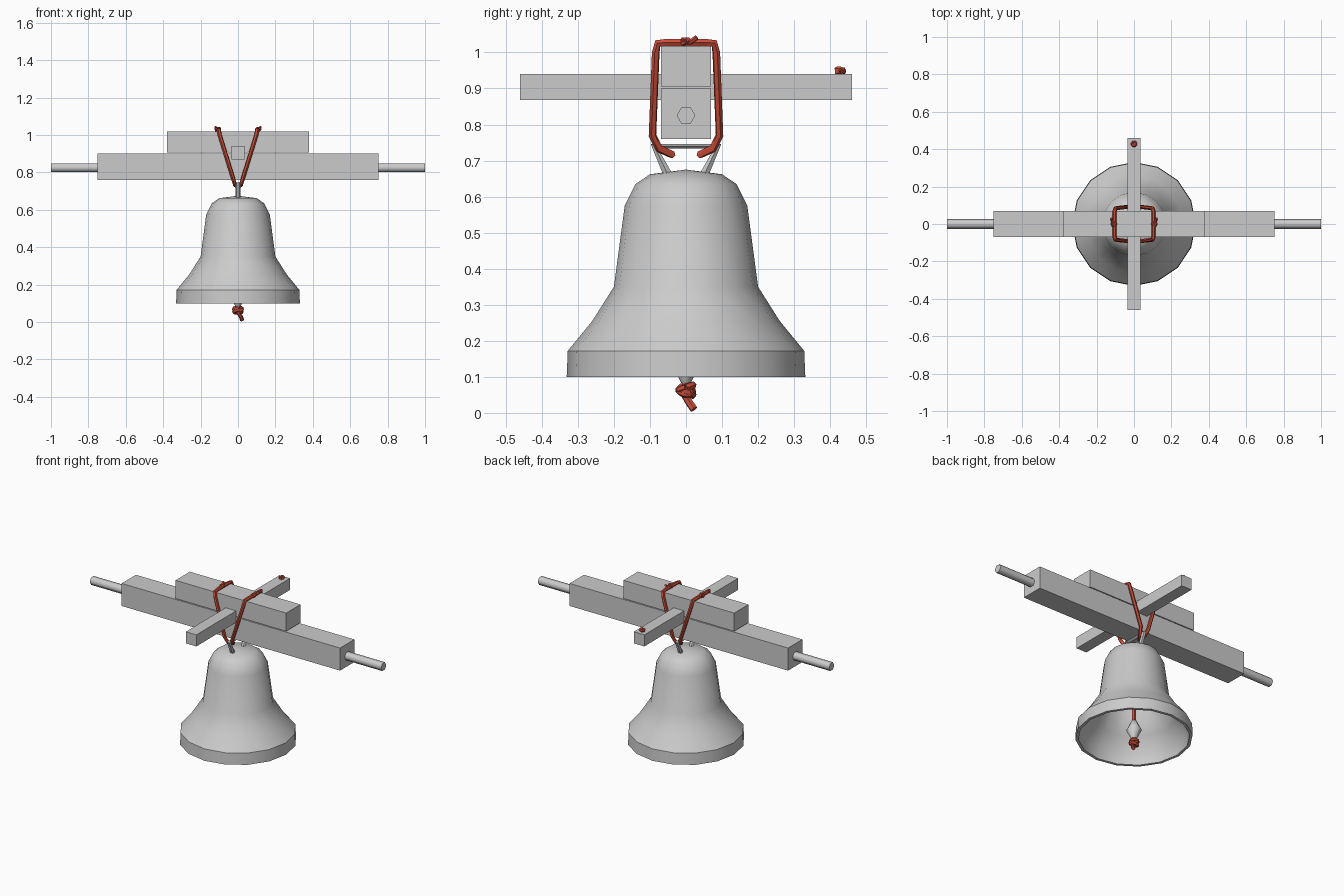
import bpy, bmesh, math
from math import sin, cos, pi, radians
from mathutils import Matrix

cube = bpy.data.objects.get("Cube")
if cube:
    bpy.data.objects.remove(cube, do_unlink=True)


def material(name, rgb):
    mat = bpy.data.materials.new(name)
    mat.use_nodes = True
    mat.diffuse_color = (*rgb, 1)
    mat.node_tree.nodes["Principled BSDF"].inputs["Base Color"].default_value = (*rgb, 1)
    return mat


GREY = material("light grey", (0.6, 0.6, 0.6))
RED = material("red rope", (0.6, 0.075, 0.04))


def link(name, data, mat):
    obj = bpy.data.objects.new(name, data)
    bpy.context.collection.objects.link(obj)
    data.materials.append(mat)
    bpy.ops.object.select_all(action='DESELECT')
    obj.select_set(True)
    bpy.context.view_layer.objects.active = obj
    return obj


def finish(name, bm, mat, smooth=None):
    bmesh.ops.recalc_face_normals(bm, faces=bm.faces)
    mesh = bpy.data.meshes.new(name)
    bm.to_mesh(mesh)
    bm.free()
    obj = link(name, mesh, mat)
    if smooth:
        bpy.ops.object.shade_smooth_by_angle(angle=radians(smooth))
    return obj


def box(name, x, y, z0, z1):
    """Block with half sizes x and y, from height z0 to z1."""
    bm = bmesh.new()
    bmesh.ops.create_cube(bm, size=1)
    bmesh.ops.transform(bm, verts=bm.verts, matrix=Matrix.Translation((0, 0, (z0 + z1) / 2))
                        @ Matrix.Diagonal((2 * x, 2 * y, z1 - z0, 1)))
    return finish(name, bm, GREY)


def lathe(name, profile, sides, smooth):
    """Spin a (radius, height) profile around z."""
    bm = bmesh.new()
    verts = [bm.verts.new((r, 0, z)) for r, z in profile]
    edges = [bm.edges.new(pair) for pair in zip(verts, verts[1:])]
    bmesh.ops.spin(bm, geom=verts + edges, cent=(0, 0, 0), axis=(0, 0, 1),
                   angle=2 * pi, steps=sides)
    bmesh.ops.remove_doubles(bm, verts=bm.verts, dist=0.0005)
    return finish(name, bm, GREY, smooth)


def tube(name, paths, radius, mat, closed=False):
    """Round strands swept along one or more point lists."""
    curve = bpy.data.curves.new(name, 'CURVE')
    curve.dimensions = '3D'
    curve.bevel_depth = radius
    curve.bevel_resolution = 1
    curve.use_fill_caps = True
    for path in paths:
        spline = curve.splines.new('POLY')
        spline.points.add(len(path) - 1)
        for point, co in zip(spline.points, path):
            point.co = (*co, 1)
        spline.use_cyclic_u = closed
    obj = link(name, curve, mat)
    bpy.ops.object.convert(target='MESH')
    bpy.ops.object.shade_smooth_by_angle(angle=radians(50))
    return obj


def ring(centre, rx, ry, tilt, turn=0, n=9):
    """Tilted oval loop of points, used to wind knots."""
    rot = Matrix.Rotation(turn, 3, 'Z') @ Matrix.Rotation(tilt, 3, 'X')
    pts = []
    for i in range(n + 1):
        a = 2 * pi * i / n
        v = rot @ Matrix.Diagonal((rx, ry, 1)).to_3x3().col[0].to_3d() * cos(a) \
            + rot @ Matrix.Diagonal((rx, ry, 1)).to_3x3().col[1].to_3d() * sin(a)
        pts.append((centre[0] + v.x, centre[1] + v.y, centre[2] + v.z))
    return pts


# Timber frame
box("main_beam", 0.75, 0.07, 0.76, 0.90)
box("upper_beam", 0.38, 0.07, 0.905, 1.018)
box("cross_bar", 0.036, 0.46, 0.868, 0.94)

# Hexagonal axle pins
for side, label in ((1, "left"), (-1, "right")):
    bm = bmesh.new()
    bmesh.ops.create_cone(bm, cap_ends=True, segments=6, radius1=0.026, radius2=0.026, depth=0.26)
    bmesh.ops.transform(bm, verts=bm.verts, matrix=Matrix.Translation((side * 0.87, 0, 0.825))
                        @ Matrix.Rotation(pi / 2, 4, 'Y') @ Matrix.Rotation(0, 4, 'Z'))
    finish(label + "_axle", bm, GREY, 65)

# Hollow bell: outer wall, then lip and inner wall
lathe("bell", [(0, 0.675), (0.10, 0.662), (0.14, 0.635), (0.17, 0.575), (0.20, 0.35),
               (0.26, 0.255), (0.328, 0.172), (0.331, 0.10), (0.314, 0.10), (0.31, 0.165),
               (0.246, 0.245), (0.186, 0.345), (0.155, 0.57), (0.128, 0.62), (0, 0.655)], 16, 35)

# Hanger on the bell crown
tube("bell_hanger", [[(0, -0.05, 0.66), (0, -0.088, 0.74), (0, 0.088, 0.74), (0, 0.05, 0.66)]],
     0.014, GREY)

# Clapper on its cord, with a knot below
lathe("clapper", [(0, 0.21), (0.015, 0.205), (0.044, 0.145), (0.013, 0.083), (0, 0.08)], 8, 50)
tube("clapper_cord", [[(0, 0, 0.66), (0, 0, 0.2)]], 0.013, RED)
tube("clapper_knot", [ring((0, 0, 0.07), 0.022, 0.02, 0.35),
                      ring((0, 0, 0.057), 0.022, 0.02, -0.4, 0.5),
                      ring((0, 0, 0.062), 0.018, 0.022, 0.5, 1.8),
                      [(0, 0, 0.085), (0, -0.004, 0.05), (0.015, 0.008, 0.03), (0.022, 0.022, 0.01)]],
     0.011, RED)

# Lashing: one strand over both beams and through the hanger, front and back
front = [(-0.105, -0.055, 1.028), (-0.102, -0.078, 1.026), (-0.098, -0.084, 1.0),
         (-0.027, -0.093, 0.77), (-0.016, -0.075, 0.733), (0, -0.04, 0.717)]
front += [(-x, y, z) for x, y, z in front[-2::-1]]
back = [(-x, -y, z) for x, y, z in front]
tube("lashing_rope", [front + back], 0.011, RED, closed=True)

# Knots tied on top of the lashing and on the back of the cross bar
for side, label in ((1, "left"), (-1, "right")):
    x = side * 0.108
    tube(label + "_lashing_knot",
         [ring((x, 0, 1.03), 0.011, 0.011, 0.6, n=6), ring((x, 0, 1.03), 0.011, 0.011, -0.7, 1, n=6),
          [(x, 0, 1.028), (x + side * 0.008, 0.014, 1.03), (x + side * 0.012, 0.03, 1.042)],
          [(x, 0, 1.028), (x + side * 0.006, -0.012, 1.036)]], 0.007, RED)
tube("cross_bar_knot", [ring((0, 0.428, 0.946), 0.011, 0.01, 0.3, n=6),
                        ring((0, 0.428, 0.95), 0.01, 0.011, -0.3, 1, n=6),
                        [(0, 0.42, 0.948), (0, 0.442, 0.951)]], 0.008, RED)
